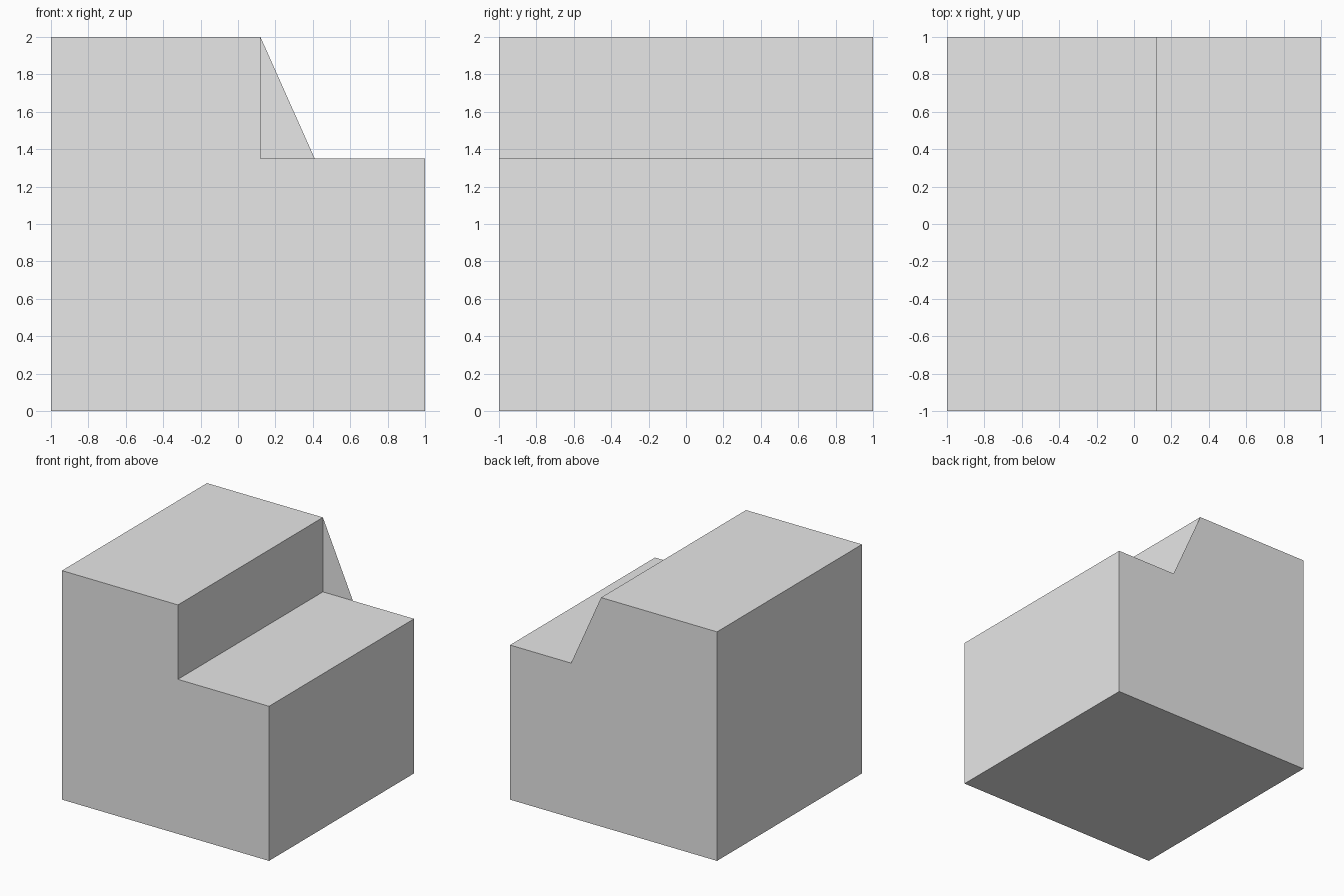
import bpy
import bmesh

# Remove the default cube only
cube = bpy.data.objects.get("Cube")
if cube:
    bpy.data.objects.remove(cube, do_unlink=True)

WALL_X, FOOT_X, STEP_Z = 0.12, 0.41, 1.35

grey = bpy.data.materials.new("light grey")
grey.use_nodes = True
colour = (0.8, 0.8, 0.8, 1.0)
grey.diffuse_color = colour
grey.node_tree.nodes["Principled BSDF"].inputs["Base Color"].default_value = colour


def profile_part(name, profile, y, depth=0.0):
    """Face drawn in the XZ plane at y, extruded along +y when depth is given."""
    bm = bmesh.new()
    face = bm.faces.new([bm.verts.new((x, y, z)) for x, z in profile])
    if depth:
        ext = bmesh.ops.extrude_face_region(bm, geom=[face], use_keep_orig=True)
        moved = [g for g in ext["geom"] if isinstance(g, bmesh.types.BMVert)]
        bmesh.ops.translate(bm, verts=moved, vec=(0, depth, 0))
        bmesh.ops.recalc_face_normals(bm, faces=bm.faces)
    mesh = bpy.data.meshes.new(name)
    bm.to_mesh(mesh)
    bm.free()
    mesh.materials.append(grey)
    obj = bpy.data.objects.new(name, mesh)
    bpy.context.collection.objects.link(obj)
    return obj


# Solid block with one step cut along its length
profile_part("stepped_block",
             [(-1, 0), (1, 0), (1, STEP_Z), (WALL_X, STEP_Z), (WALL_X, 2), (-1, 2)],
             y=-1, depth=2)

# Paper-thin triangular gusset standing flush with the back, facing backwards
profile_part("back_gusset",
             [(WALL_X, STEP_Z), (WALL_X, 2), (FOOT_X, STEP_Z)],
             y=1)
